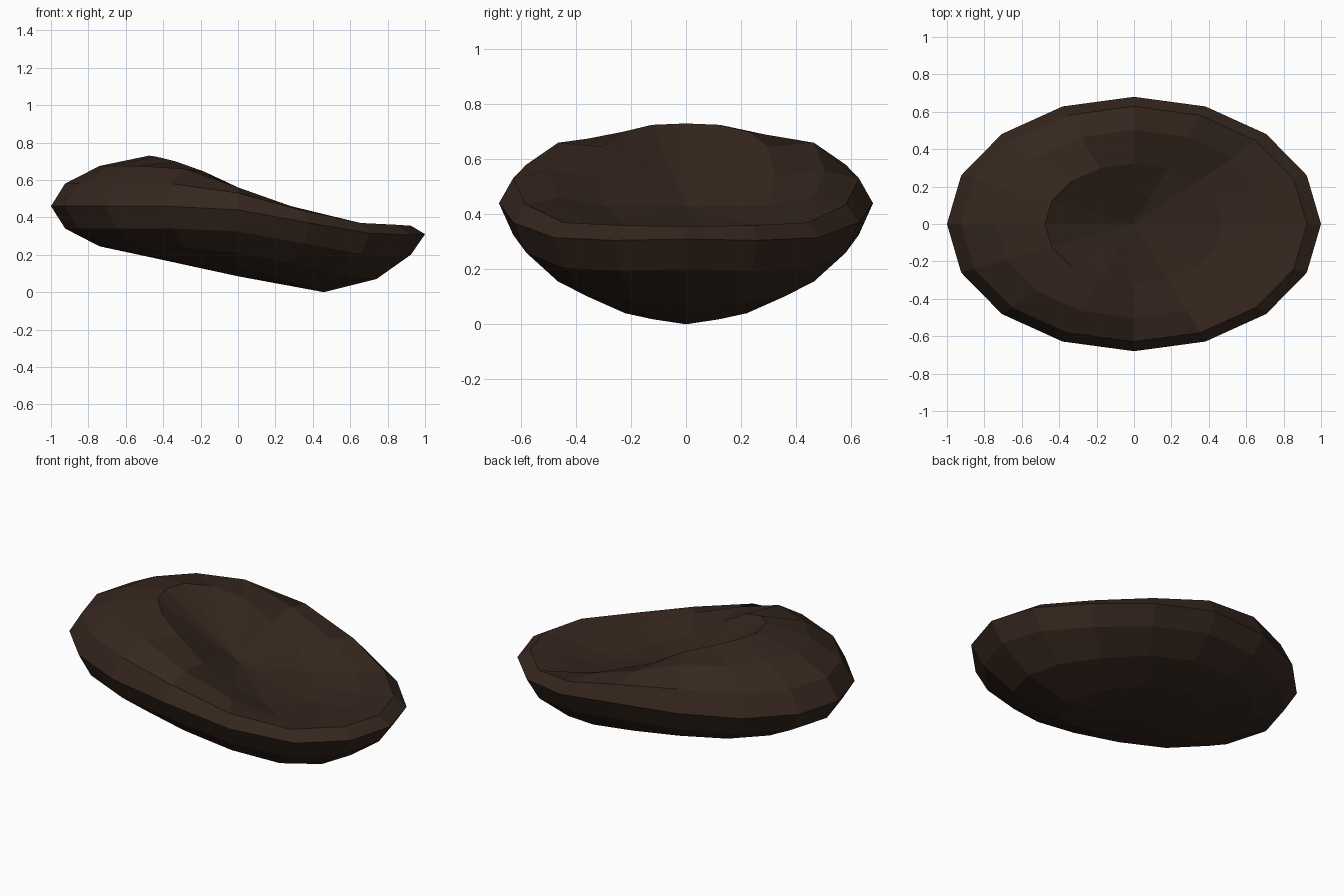
import bpy, bmesh, math

if "Cube" in bpy.data.objects:
    bpy.data.objects.remove(bpy.data.objects["Cube"])

SEG = 16
WIDTH = 0.68  # y radius relative to x radius

# Each ring: radius and heights at 0, 22.5 ... 180 degrees (mirrored in y), bottom to top
RINGS = [
    (0.46, [0.00, 0.018, 0.04, 0.085, 0.13, 0.16, 0.178, 0.182, 0.185]),
    (0.74, [0.07, 0.075, 0.10, 0.155, 0.21, 0.24, 0.245, 0.245, 0.245]),
    (0.924, [0.20, 0.195, 0.205, 0.26, 0.325, 0.34, 0.34, 0.34, 0.34]),
    (1.00, [0.31, 0.305, 0.315, 0.37, 0.44, 0.46, 0.46, 0.46, 0.46]),
    (0.925, [0.355, 0.36, 0.37, 0.435, 0.53, 0.58, 0.583, 0.58, 0.58]),
    (0.74, [0.345, 0.35, 0.36, 0.46, 0.56, 0.66, 0.675, 0.675, 0.675]),
    (0.475, [0.32, 0.335, 0.365, 0.43, 0.54, 0.645, 0.70, 0.725, 0.73]),
]
BOTTOM_Z, DISH_Z = 0.085, 0.43


def add_ring(bm, radius, heights):
    ring = []
    for i in range(SEG):
        a = 2 * math.pi * i / SEG
        z = heights[min(i, SEG - i)]
        ring.append(bm.verts.new((radius * math.cos(a), WIDTH * radius * math.sin(a), z)))
    return ring


# Bean bag cushion: stacked rings, closed by a fan below and a dished fan above
bm = bmesh.new()
rings = [add_ring(bm, r, h) for r, h in RINGS]
bottom = bm.verts.new((0, 0, BOTTOM_Z))
dish = bm.verts.new((0, 0, DISH_Z))
for i in range(SEG):
    j = (i + 1) % SEG
    for lo, hi in zip(rings, rings[1:]):
        bm.faces.new((lo[i], lo[j], hi[j], hi[i]))
    bm.faces.new((bottom, rings[0][j], rings[0][i]))
    bm.faces.new((dish, rings[-1][i], rings[-1][j]))
bmesh.ops.recalc_face_normals(bm, faces=bm.faces)

mesh = bpy.data.meshes.new("beanbag_cushion")
bm.to_mesh(mesh)
bm.free()
cushion = bpy.data.objects.new("beanbag_cushion", mesh)
bpy.context.collection.objects.link(cushion)

# Dark brown cover
mat = bpy.data.materials.new("dark_brown")
mat.diffuse_color = (0.036, 0.020, 0.013, 1)
mat.use_nodes = True
mat.node_tree.nodes["Principled BSDF"].inputs["Base Color"].default_value = mat.diffuse_color
mesh.materials.append(mat)
